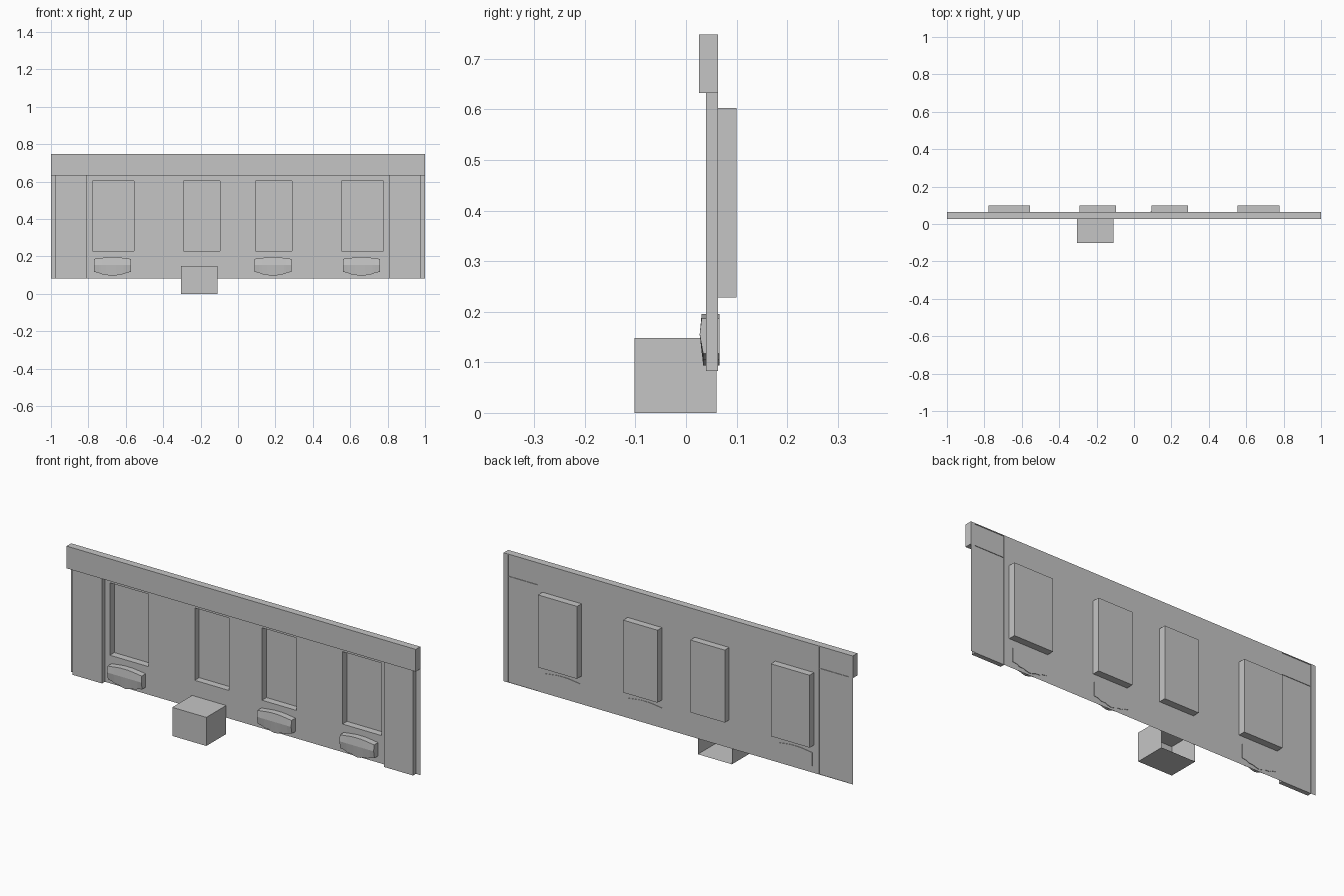
import bpy
import bmesh

if "Cube" in bpy.data.objects:
    bpy.data.objects.remove(bpy.data.objects["Cube"])

GREY = (0.56, 0.56, 0.56, 1)
stone = bpy.data.materials.new("stone grey")
stone.use_nodes = True
stone.diffuse_color = GREY
stone.node_tree.nodes["Principled BSDF"].inputs["Base Color"].default_value = GREY

WALL_Y = 0.0635
PANEL_Y = 0.0605
BOTTOM, TOP = 0.083, 0.748


def finish(name, bm):
    """Turn a bmesh into a flat shaded object."""
    bmesh.ops.remove_doubles(bm, verts=bm.verts, dist=0.0001)
    bmesh.ops.recalc_face_normals(bm, faces=bm.faces)
    mesh = bpy.data.meshes.new(name)
    bm.to_mesh(mesh)
    bm.free()
    mesh.materials.append(stone)
    obj = bpy.data.objects.new(name, mesh)
    bpy.context.collection.objects.link(obj)


def add_box(bm, x, y, z, open_side):
    """Box from ranges; open_side -1 or 1 leaves off its front or back face."""
    verts = bmesh.ops.create_cube(bm, size=1)["verts"]
    for v in verts:
        v.co = [r[0] if c < 0 else r[1] for c, r in zip(v.co, (x, y, z))]
    edge = y[0] if open_side < 0 else y[1]
    faces = {f for v in verts for f in v.link_faces}
    gone = [f for f in faces if all(abs(v.co.y - edge) < 1e-5 for v in f.verts)]
    bmesh.ops.delete(bm, geom=gone, context="FACES")


def box(name, x, y, z):
    bm = bmesh.new()
    add_box(bm, x, y, z, 1)
    finish(name, bm)


def add_sheet(bm, x, z):
    corners = [(x[0], z[0]), (x[1], z[0]), (x[1], z[1]), (x[0], z[1])]
    bm.faces.new([bm.verts.new((a, WALL_Y, b)) for a, b in corners])


# Wall sheet: windows pushed out of its back, shallow panels behind the pilasters
windows = [(-0.778, -0.556), (-0.292, -0.095), (0.093, 0.29), (0.554, 0.778)]
pilasters = [(-0.975, -0.807), (0.807, 0.975)]
bays = [(w, (0.228, 0.603), 0.1, -1) for w in windows]
bays += [(p, (BOTTOM, 0.744), PANEL_Y, 1) for p in pilasters]
bm = bmesh.new()
start = -1
for x, z, depth_y, side in sorted(bays):
    add_sheet(bm, (start, x[0]), (BOTTOM, TOP))
    add_sheet(bm, x, (z[1], TOP))
    if z[0] > BOTTOM:
        add_sheet(bm, x, (BOTTOM, z[0]))
    add_box(bm, x, sorted((WALL_Y, depth_y)), z, side)
    start = x[1]
add_sheet(bm, (start, 1), (BOTTOM, TOP))
finish("wall", bm)

# Cornice, end pilasters and door step
box("cornice", (-1, 1), (0.026, WALL_Y), (0.633, TOP))
for name, x in zip(("right_pilaster", "left_pilaster"), pilasters):
    box(name, x, (0.04, PANEL_Y), (BOTTOM, 0.744))
box("door_step", (-0.305, -0.11), (-0.102, 0.06), (0, 0.148))


# Window planters: arched top, creased front and scalloped underside
def planter(name, centre, half_width):
    columns = [(0, 0.196, 0.094), (0.2, 0.196, 0.098), (0.35, 0.195, 0.104),
               (0.6, 0.192, 0.105), (0.75, 0.190, 0.113), (1, 0.187, 0.117)]
    columns = [(-t, a, b) for t, a, b in columns[:0:-1]] + columns
    bm = bmesh.new()
    rings = []
    for t, top, low in columns:
        section = [(0.066, top), (0.031, top), (0.027, 0.155), (0.034, low), (0.066, low)]
        rings.append([bm.verts.new((centre + t * half_width, y, z)) for y, z in section])
    for a, b in zip(rings, rings[1:]):
        for k in range(len(a)):
            n = (k + 1) % len(a)
            bm.faces.new((a[k], a[n], b[n], b[k]))
    bm.faces.new(rings[0])
    bm.faces.new(rings[-1])
    finish(name, bm)


for name, centre in (("right_planter", -0.671), ("middle_planter", 0.187), ("left_planter", 0.66)):
    planter(name, centre, 0.098)
